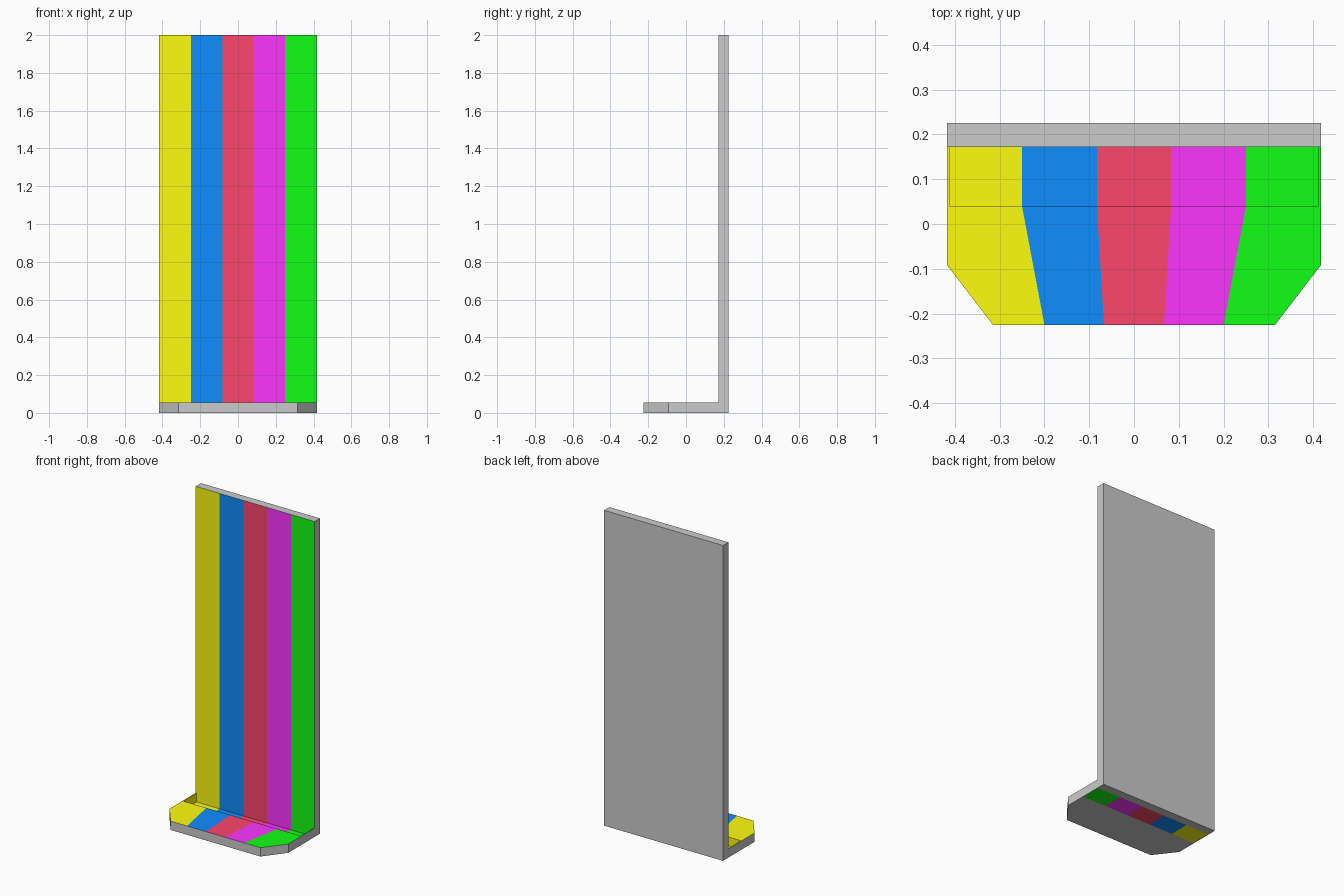
import bpy

if "Cube" in bpy.data.objects:
    bpy.data.objects.remove(bpy.data.objects["Cube"])

W, SLOT_W = 0.417, 0.412          # outer half width, slot half width
BACK, WALL, SLOT, CH, FRONT = 0.225, 0.172, 0.04, -0.092, -0.225
TOP, H, NOSE = 2.0, 0.056, 0.315  # wall height, base height, front half width


def linear(c):
    c /= 255
    return c / 12.92 if c <= 0.04045 else ((c + 0.055) / 1.055) ** 2.4


def make(name, faces, rgb=None):
    """Mesh from a list of polygons given as corner points, welding shared corners."""
    index, polys = {}, []
    for face in faces:
        polys.append([index.setdefault(p, len(index)) for p in face])
    mesh = bpy.data.meshes.new(name)
    mesh.from_pydata(list(index), [], polys)
    obj = bpy.data.objects.new(name, mesh)
    bpy.context.collection.objects.link(obj)
    if rgb:
        mat = bpy.data.materials.new(name)
        mat.diffuse_color = (*[linear(c) for c in rgb], 1)
        mat.use_nodes = True
        mat.node_tree.nodes["Principled BSDF"].inputs["Base Color"].default_value = mat.diffuse_color
        mesh.materials.append(mat)
    return obj


# Back board: box whose front is covered by the stripes
rim = [(-W, WALL), (-W, BACK), (W, BACK), (W, WALL)]
sides = [[(*a, 0), (*a, TOP), (*b, TOP), (*b, 0)] for a, b in zip(rim, rim[1:])]
make("back_board", sides + [[(*p, 0) for p in rim], [(*p, TOP) for p in reversed(rim)]])

# Base: grey outer skirt and underside around the slot
skirt = [(-W, WALL), (-W, CH), (-NOSE, FRONT), (NOSE, FRONT), (W, CH), (W, WALL)]
slot = [(SLOT_W, WALL), (SLOT_W, SLOT), (-SLOT_W, SLOT), (-SLOT_W, WALL)]
sides = [[(*a, 0), (*b, 0), (*b, H), (*a, H)] for a, b in zip(skirt, skirt[1:])]
make("base_skirt", sides + [[(*p, 0) for p in reversed(skirt + slot)]])

# Coloured stripes run down the wall, over the slot floor and across the base top
colours = {"yellow": (255, 253, 15), "blue": (15, 142, 255), "red": (253, 70, 108),
           "magenta": (253, 53, 255), "green": (18, 255, 22)}
edge = [-W, -0.25, -0.083, 0.083, 0.25, W]
front = [-NOSE, -0.2, -0.067, 0.067, 0.2, NOSE]
for i, (name, rgb) in enumerate(colours.items()):
    a, b = edge[i], edge[i + 1]
    sa, sb = max(a, -SLOT_W), min(b, SLOT_W)
    faces = [
        [(a, WALL, 0), (b, WALL, 0), (b, WALL, TOP), (a, WALL, TOP)],
        [(sa, SLOT, 0), (sb, SLOT, 0), (sb, WALL, 0), (sa, WALL, 0)],
        [(sb, SLOT, 0), (sa, SLOT, 0), (sa, SLOT, H), (sb, SLOT, H)],
    ]
    top = [(front[i], FRONT), (front[i + 1], FRONT)]
    top += [(W, CH), (W, WALL), (SLOT_W, WALL)] if i == 4 else []
    top += [(sb, SLOT), (sa, SLOT)]
    top += [(-SLOT_W, WALL), (-W, WALL), (-W, CH)] if i == 0 else []
    faces.append([(*p, H) for p in top])
    # Slot end walls
    if i == 0:
        faces.append([(sa, SLOT, 0), (sa, WALL, 0), (sa, WALL, H), (sa, SLOT, H)])
    if i == 4:
        faces.append([(sb, WALL, 0), (sb, SLOT, 0), (sb, SLOT, H), (sb, WALL, H)])
    make(name + "_stripe", faces, rgb)
